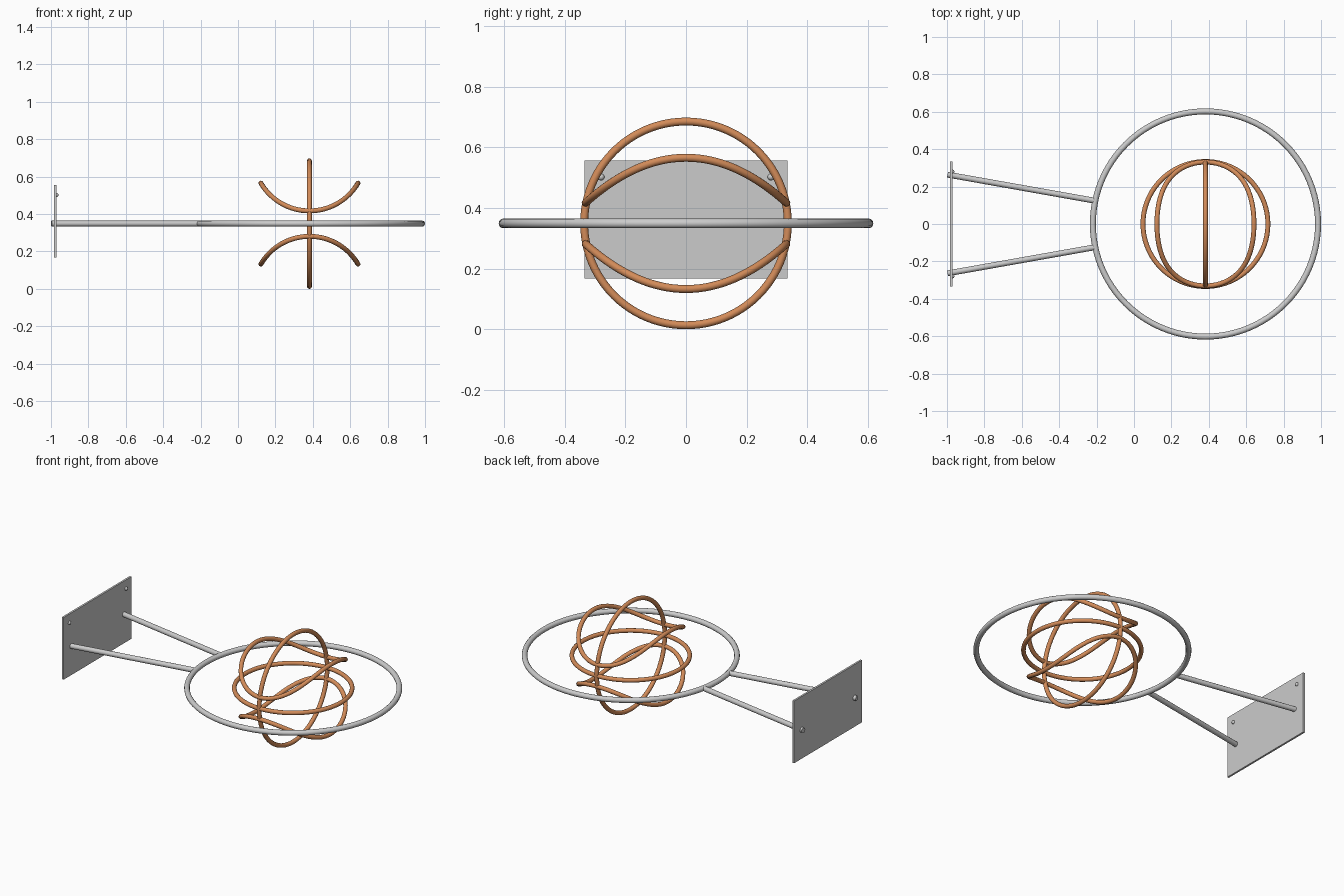
import bpy
from math import sin, cos, pi, sqrt, radians
from mathutils import Vector

if "Cube" in bpy.data.objects:
    bpy.data.objects.remove(bpy.data.objects["Cube"])

BALL = Vector((0.382, 0, 0.349))   # shared centre of hoop and ball
BALL_R = 0.334
WIRE = 0.013
N = 96

copper = bpy.data.materials.new("copper_wire")
copper.diffuse_color = (0.65, 0.26, 0.1, 1)
copper.use_nodes = True
copper.node_tree.nodes["Principled BSDF"].inputs["Base Color"].default_value = copper.diffuse_color


def tube(name, points, radius, closed=True, mat=None):
    """Round rod swept along a path, turned into a smooth mesh."""
    cu = bpy.data.curves.new(name, 'CURVE')
    cu.dimensions = '3D'
    cu.bevel_depth = radius
    cu.bevel_resolution = 4
    cu.use_fill_caps = True
    sp = cu.splines.new('POLY')
    sp.points.add(len(points) - 1)
    for p, co in zip(sp.points, points):
        p.co = (*co, 1)
    sp.use_cyclic_u = closed
    ob = bpy.data.objects.new(name, cu)
    bpy.context.collection.objects.link(ob)
    bpy.ops.object.select_all(action='DESELECT')
    ob.select_set(True)
    bpy.context.view_layer.objects.active = ob
    bpy.ops.object.convert(target='MESH')
    ob = bpy.context.object
    ob.name = name
    bpy.ops.object.shade_smooth_by_angle(angle=radians(40))
    if mat:
        ob.data.materials.append(mat)
    return ob


def circle(radius, u, v):
    u, v = Vector(u), Vector(v)
    return [BALL + radius * (u * cos(2 * pi * i / N) + v * sin(2 * pi * i / N)) for i in range(N)]


def seam(side):
    """Curved ball seam: an arc seen from the front, lying on the sphere."""
    arc_r, low, sphere = 0.301, 0.068, 0.338
    mid = low + arc_r
    t_max = math_acos((arc_r**2 + mid**2 - sphere**2) / (2 * arc_r * mid))
    pts = []
    for i in range(N):
        a = 2 * pi * i / N
        t = t_max * sin(a)
        x, z = arc_r * sin(t), mid - arc_r * cos(t)
        y = sqrt(max(0, sphere**2 - x * x - z * z))
        pts.append(BALL + Vector((x, y if cos(a) > 0 else -y, side * z)))
    return pts


from math import acos as math_acos

# Hoop
tube("hoop", circle(0.602, (1, 0, 0), (0, 1, 0)), 0.016)

# Wire ball
tube("ball_equator", circle(BALL_R, (1, 0, 0), (0, 1, 0)), WIRE, mat=copper)
tube("ball_meridian", circle(BALL_R + 0.002, (0, 1, 0), (0, 0, 1)), WIRE, mat=copper)
tube("ball_upper_seam", seam(1), WIRE, mat=copper)
tube("ball_lower_seam", seam(-1), WIRE, mat=copper)

# Wall plate
bpy.ops.mesh.primitive_cube_add(size=1, location=(-0.977, 0, 0.362))
plate = bpy.context.object
plate.name = "wall_plate"
plate.scale = (0.012, 0.67, 0.389)

# Support arms and screw heads, mirrored across y
for s, side in ((-1, "right"), (1, "left")):
    tube("arm_" + side, [(-0.997, s * 0.264, BALL.z), (-0.207, s * 0.124, BALL.z)], 0.0155, closed=False)
    bpy.ops.mesh.primitive_uv_sphere_add(segments=16, ring_count=8, radius=0.011,
                                         location=(-0.971, s * 0.28, 0.502))
    bpy.context.object.name = "screw_" + side
    bpy.ops.object.shade_smooth()
